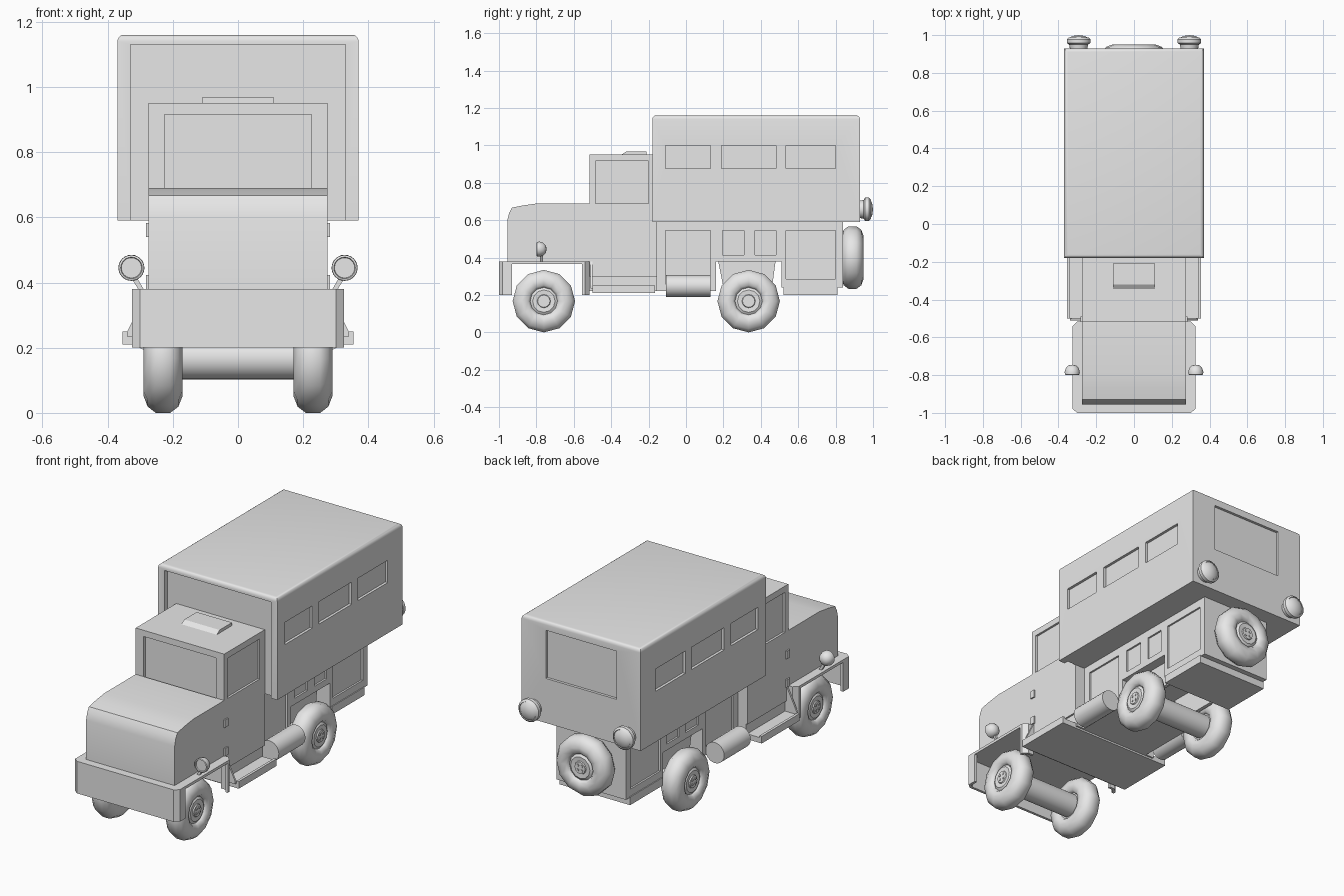
import bpy, bmesh, math
from mathutils import Matrix, Vector

if "Cube" in bpy.data.objects:
    bpy.data.objects.remove(bpy.data.objects["Cube"])

grey = bpy.data.materials.new("plain grey")
grey.use_nodes = True
grey.diffuse_color = (0.8, 0.8, 0.8, 1)
grey.node_tree.nodes["Principled BSDF"].inputs["Base Color"].default_value = (0.8, 0.8, 0.8, 1)


def finish(name, bm, angle=None):
    bmesh.ops.recalc_face_normals(bm, faces=bm.faces)
    mesh = bpy.data.meshes.new(name)
    bm.to_mesh(mesh)
    bm.free()
    mesh.materials.append(grey)
    obj = bpy.data.objects.new(name, mesh)
    bpy.context.collection.objects.link(obj)
    if angle:
        select(obj)
        bpy.ops.object.shade_smooth_by_angle(angle=math.radians(angle))
    return obj


def select(obj):
    bpy.ops.object.select_all(action='DESELECT')
    obj.select_set(True)
    bpy.context.view_layer.objects.active = obj


def add_box(bm, xs, ys, zs):
    size = Vector((xs[1] - xs[0], ys[1] - ys[0], zs[1] - zs[0]))
    mid = Vector((sum(xs), sum(ys), sum(zs))) / 2
    return bmesh.ops.create_cube(bm, size=1, matrix=Matrix.Translation(mid) @ Matrix.Diagonal(size).to_4x4())


def box(name, xs, ys, zs):
    bm = bmesh.new()
    add_box(bm, xs, ys, zs)
    return finish(name, bm)


def prism(name, pts, axis, lo, hi, angle=None):
    """Extrude a flat outline along x, y or z."""
    place = {'x': lambda a, b, t: (t, a, b), 'y': lambda a, b, t: (a, t, b), 'z': lambda a, b, t: (a, b, t)}[axis]
    bm = bmesh.new()
    bottom = [bm.verts.new(place(a, b, lo)) for a, b in pts]
    top = [bm.verts.new(place(a, b, hi)) for a, b in pts]
    bm.faces.new(bottom)
    bm.faces.new(top)
    for i in range(len(pts)):
        j = (i + 1) % len(pts)
        bm.faces.new((bottom[i], bottom[j], top[j], top[i]))
    return finish(name, bm, angle)


def lathe(name, profile, center, direction, sides=24, angle=40):
    """Spin a (radius, offset) profile round the given direction."""
    bm = bmesh.new()
    verts = [bm.verts.new((r, 0, h)) for r, h in profile]
    edges = [bm.edges.new(p) for p in zip(verts, verts[1:])]
    bmesh.ops.spin(bm, geom=verts + edges, cent=(0, 0, 0), axis=(0, 0, 1), angle=math.tau, steps=sides)
    bmesh.ops.remove_doubles(bm, verts=bm.verts, dist=0.0005)
    turn = Vector((0, 0, 1)).rotation_difference(Vector(direction)).to_matrix().to_4x4()
    bm.transform(Matrix.Translation(center) @ turn)
    return finish(name, bm, angle)


def cut(obj, boxes):
    """Sink box-shaped recesses into a part."""
    bm = bmesh.new()
    for b in boxes:
        add_box(bm, *b)
    cutter = finish("cutter", bm)
    cutter.hide_render = True
    mod = obj.modifiers.new("recess", 'BOOLEAN')
    mod.object, mod.operation, mod.solver = cutter, 'DIFFERENCE', 'EXACT'
    select(obj)
    bpy.ops.object.modifier_apply(modifier=mod.name)
    bpy.data.objects.remove(cutter)


def both_sides(half, depth, ys, zs):
    return [((half - depth, half + 0.1), ys, zs), ((-half - 0.1, -half + depth), ys, zs)]


# Camper box with rounded roof edges, windows and recessed front
bm = bmesh.new()
add_box(bm, (-0.37, 0.37), (-0.18, 0.93), (0.59, 1.16))
roof = [e for e in bm.edges if all(v.co.z > 1 for v in e.verts)]
bmesh.ops.bevel(bm, geom=roof, offset=0.02, segments=4, profile=0.5, affect='EDGES')
camper = finish("camper_box", bm)
holes = [((-0.33, 0.33), (-0.3, -0.155), (0.5, 1.13)), ((-0.22, 0.22), (0.915, 1), (0.84, 1.11))]
for ys in ((-0.11, 0.13), (0.19, 0.48), (0.535, 0.80)):
    holes += both_sides(0.37, 0.015, ys, (0.875, 1.0))
cut(camper, holes)
select(camper)
bpy.ops.object.shade_smooth_by_angle(angle=math.radians(35))

# Lower rear body with wheel arch and sunk panels
body = prism("rear_body", [(-0.155, 0.22), (0.16, 0.22), (0.16, 0.38), (0.51, 0.38), (0.51, 0.24),
                           (0.84, 0.24), (0.84, 0.59), (-0.155, 0.59)], 'x', -0.215, 0.215)
panels = []
for ys, low in (((-0.11, 0.13), 0.26), ((0.195, 0.31), 0.415), ((0.37, 0.48), 0.415), ((0.535, 0.80), 0.285)):
    panels += both_sides(0.215, 0.01, ys, (low, 0.545))
cut(body, panels)
box("rear_sill", (-0.22, 0.22), (0.52, 0.81), (0.2, 0.245))

# Cab, hood, roof hatch
cab = box("cab", (-0.275, 0.275), (-0.515, -0.155), (0.3, 0.95))
cut(cab, both_sides(0.275, 0.012, (-0.485, -0.2), (0.69, 0.915))
    + [((-0.225, 0.225), (-0.6, -0.5), (0.67, 0.915))])
box("cab_base", (-0.265, 0.265), (-0.515, -0.155), (0.22, 0.3))
prism("hood", [(-0.955, 0.37), (-0.955, 0.6), (-0.945, 0.64), (-0.93, 0.667), (-0.87, 0.679),
               (-0.79, 0.69), (-0.515, 0.69), (-0.515, 0.37)], 'x', -0.275, 0.275, 35)
prism("roof_hatch", [(-0.345, 0.95), (-0.32, 0.967), (-0.21, 0.967), (-0.21, 0.95)], 'x', -0.11, 0.11)

# Fender plate and wrapped bumper
prism("fender_plate", [(-0.3, -1), (0.3, -1), (0.325, -0.98), (0.325, -0.54), (0.3, -0.515),
                       (-0.3, -0.515), (-0.325, -0.54), (-0.325, -0.98)], 'z', 0.365, 0.38)
outer = [(0.325, -0.93), (0.325, -0.98), (0.3, -1)]
inner = [(0.295, -0.985), (0.31, -0.973), (0.31, -0.93)]
prism("bumper", outer + [(-x, y) for x, y in reversed(outer)]
      + [(-x, y) for x, y in reversed(inner)] + inner, 'z', 0.2, 0.375)

# Running board across the underside
box("running_board", (-0.355, 0.355), (-0.5, -0.165), (0.21, 0.24))

# Tyre and hub profiles
half = [(0.072, 0.038), (0.085, 0.054), (0.115, 0.06), (0.148, 0.047), (0.167, 0.022)]
tyre = half + [(r, -h) for r, h in reversed(half)]
tyre.append(tyre[0])
hub = [(0, -0.04), (0.075, -0.04), (0.075, 0.038), (0.06, 0.048), (0.036, 0.046), (0.033, 0.052), (0, 0.052)]


def wheel(name, center, direction):
    lathe(name + "_tyre", tyre, center, direction, 12, 45)
    lathe(name + "_hub", hub, center, direction, 12, 35)
    d = Vector(direction)
    side = d.cross((0, 0, 1))
    for k in range(4):
        a = math.pi / 4 + k * math.pi / 2
        spot = Vector(center) + d * 0.05 + (side * math.cos(a) + Vector((0, 0, 1)) * math.sin(a)) * 0.018
        lathe(name + "_bolt", [(0, 0), (0.007, 0), (0.007, 0.006), (0, 0.006)], spot, direction, 6, 30)


for label, y in (("front", -0.76), ("rear", 0.335)):
    lathe(label + "_axle", [(0, -0.19), (0.065, -0.19), (0.065, 0.19), (0, 0.19)], (0, y, 0.167), (1, 0, 0))
wheel("spare", (0, 0.89, 0.4), (0, 1, 0))

# Paired parts on each side
for name, s in (("left", 1), ("right", -1)):
    for label, y in (("front", -0.76), ("rear", 0.335)):
        wheel(f"{name}_{label}_wheel", (s * 0.23, y, 0.167), (s, 0, 0))
    prism(name + "_mudguard", [(s * 0.265, -0.53), (s * 0.265, -0.515), (s * 0.3, -0.515), (s * 0.325, -0.54),
                               (s * 0.325, -0.555), (s * 0.31, -0.555), (s * 0.295, -0.53)], 'z', 0.2, 0.37)
    prism(name + "_board_bracket", [(s * 0.265, 0.38), (s * 0.275, 0.38), (s * 0.34, 0.25), (s * 0.34, 0.235),
                                    (s * 0.265, 0.235)], 'y', -0.51, -0.5)
    box(name + "_board_lip", sorted((s * 0.34, s * 0.355)), (-0.5, -0.165), (0.21, 0.25))
    for z in (0.38, 0.54):
        box(name + "_hinge", sorted((s * 0.27, s * 0.283)), (-0.52, -0.49), (z, z + 0.043))
    lathe(name + "_fuel_tank", [(0, -0.118), (0.058, -0.118), (0.058, 0.118), (0, 0.118)],
          (s * 0.27, 0.012, 0.248), (0, 1, 0))
    prism(name + "_axle_mount", [(0.17, 0.39), (0.48, 0.39), (0.46, 0.24), (0.2, 0.24)],
          'x', *sorted((s * 0.14, s * 0.16)))
    # Headlamp on a slanted stalk
    lathe(name + "_headlamp", [(0, 0.018), (0.031, 0.018), (0.033, 0.024), (0.039, 0.022), (0.04, 0.008),
                               (0.034, -0.012), (0.02, -0.026), (0, -0.03)], (s * 0.327, -0.775, 0.445), (0, -1, 0))
    prism(name + "_headlamp_stalk", [(s * 0.287, 0.375), (s * 0.303, 0.375), (s * 0.328, 0.415),
                                     (s * 0.312, 0.418)], 'y', -0.78, -0.765)
    # Tail lamp cup
    lathe(name + "_tail_lamp", [(0, -0.01), (0.045, -0.01), (0.05, 0.02), (0.063, 0.028), (0.063, 0.048),
                                (0.052, 0.058), (0.05, 0.054), (0.035, 0.065), (0, 0.07)],
          (s * 0.293, 0.93, 0.658), (0, 1, 0))
